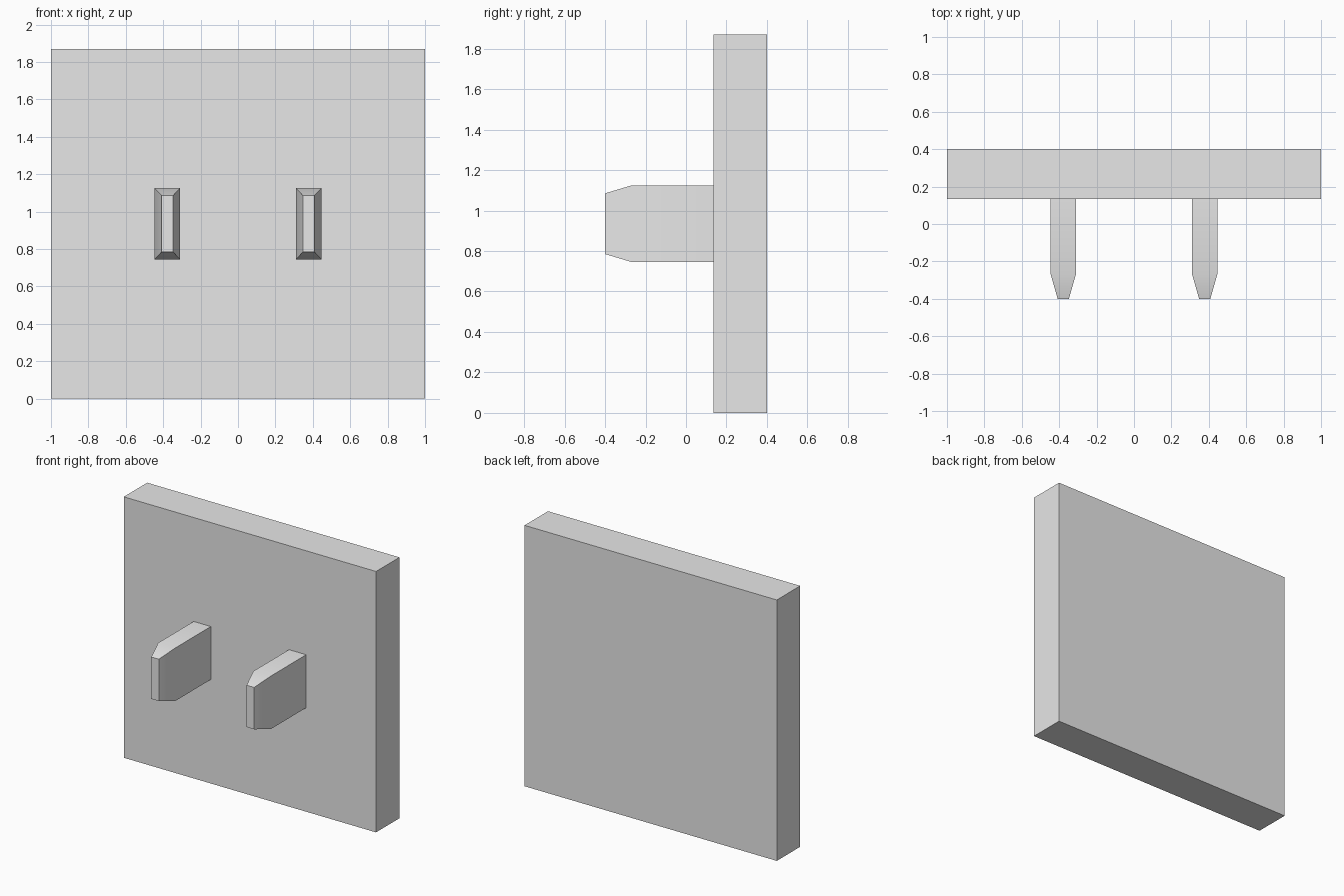
import bpy
import bmesh

cube = bpy.data.objects.get("Cube")
if cube:
    bpy.data.objects.remove(cube, do_unlink=True)

grey = bpy.data.materials.new("light_grey")
grey.use_nodes = True
grey.diffuse_color = (0.8, 0.8, 0.8, 1)
grey.node_tree.nodes["Principled BSDF"].inputs["Base Color"].default_value = (0.8, 0.8, 0.8, 1)


def loft(name, cx, cz, sections):
    """Box-like solid through rectangular sections (y, width, height), front to back."""
    bm = bmesh.new()
    rings = []
    for y, w, h in sections:
        rings.append([bm.verts.new((cx + sx * w / 2, y, cz + sz * h / 2))
                      for sx, sz in ((-1, -1), (1, -1), (1, 1), (-1, 1))])
    for a, b in zip(rings, rings[1:]):
        for i in range(4):
            j = (i + 1) % 4
            bm.faces.new((a[i], a[j], b[j], b[i]))
    bm.faces.new(rings[0])
    bm.faces.new(rings[-1])
    bmesh.ops.recalc_face_normals(bm, faces=bm.faces)
    mesh = bpy.data.meshes.new(name)
    bm.to_mesh(mesh)
    bm.free()
    mesh.materials.append(grey)
    obj = bpy.data.objects.new(name, mesh)
    bpy.context.collection.objects.link(obj)
    return obj


# Square backing slab
loft("back_plate", 0, 0.935, [(0.135, 2, 1.87), (0.4, 2, 1.87)])

# Two flat prongs with tapered tips
for side, x in (("left", 0.378), ("right", -0.378)):
    prong = loft(side + "_prong", x, 0.935,
                 [(-0.4, 0.06, 0.3), (-0.267, 0.136, 0.38), (0.135, 0.136, 0.38)])
    bpy.ops.object.select_all(action="DESELECT")
    prong.select_set(True)
    bpy.context.view_layer.objects.active = prong
    bpy.ops.object.shade_smooth_by_angle(angle=0.5236)
